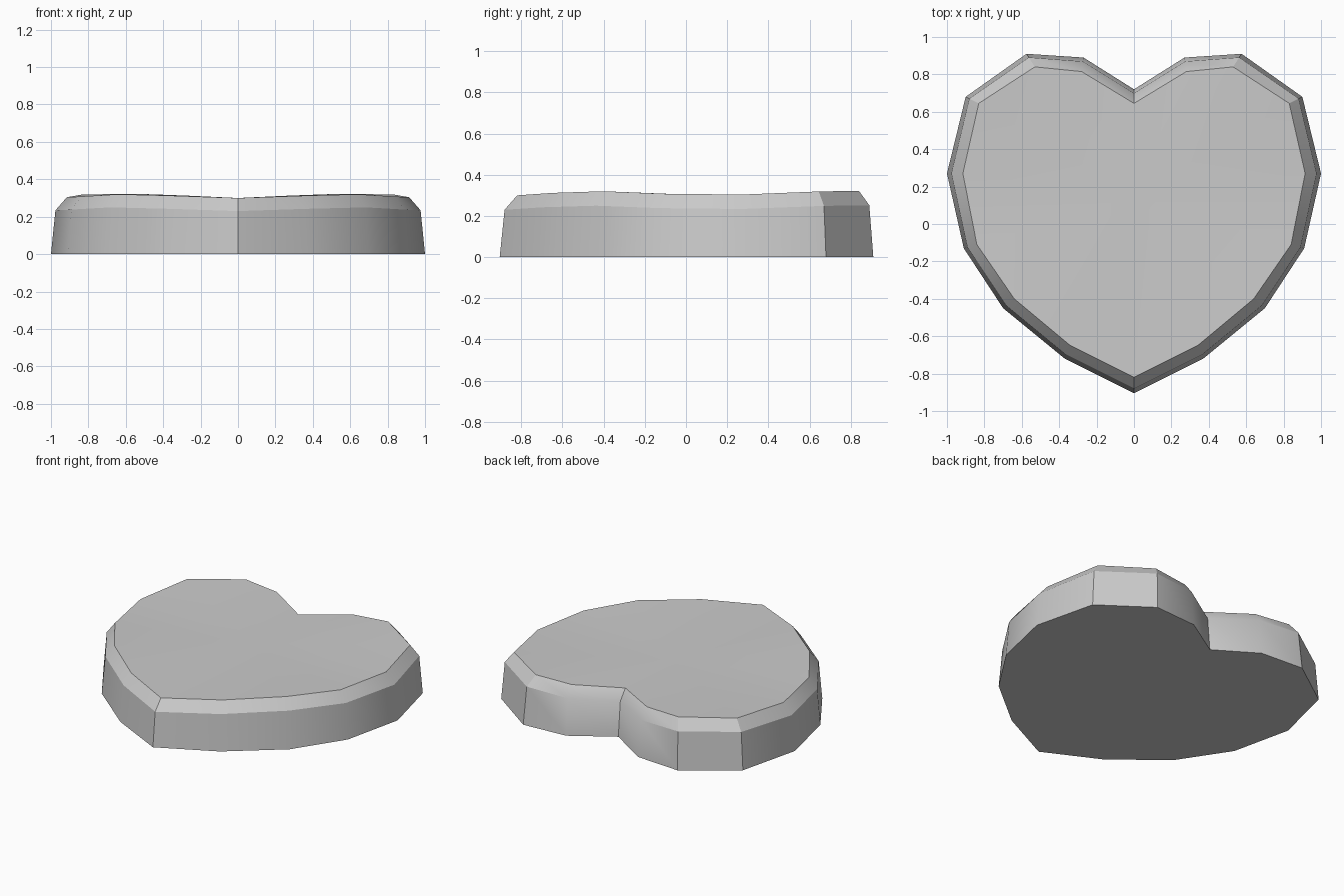
import bpy, bmesh, math

# Remove the default cube only
cube = bpy.data.objects.get("Cube")
if cube:
    bpy.data.objects.remove(cube)

# Stone grey material
grey = bpy.data.materials.new("plain grey")
grey.use_nodes = True
colour = (0.6, 0.6, 0.6, 1)
grey.diffuse_color = colour
grey.node_tree.nodes["Principled BSDF"].inputs["Base Color"].default_value = colour

# Left half of the heart, notch to tip: base x, base y, rim x, rim y, rim height
HALF = [
    (0.00, 0.72, 0.00, 0.645, 0.300),
    (0.27, 0.89, 0.28, 0.815, 0.313),
    (0.575, 0.91, 0.53, 0.84, 0.322),
    (0.90, 0.68, 0.83, 0.645, 0.319),
    (1.00, 0.27, 0.915, 0.27, 0.304),
    (0.91, -0.13, 0.84, -0.11, 0.308),
    (0.70, -0.45, 0.64, -0.40, 0.320),
    (0.37, -0.72, 0.34, -0.65, 0.312),
    (0.00, -0.905, 0.00, -0.82, 0.300),
]
SHOULDER_DROP = 0.07
SHOULDER_INSET = 0.28

# Mirror the half into a closed outline
outline = HALF + [(-bx, by, -rx, ry, z) for bx, by, rx, ry, z in HALF[-2:0:-1]]

bm = bmesh.new()
base, shoulder, rim = [], [], []
for bx, by, rx, ry, z in outline:
    base.append(bm.verts.new((bx, by, 0)))
    sx = bx + (rx - bx) * SHOULDER_INSET
    sy = by + (ry - by) * SHOULDER_INSET
    shoulder.append(bm.verts.new((sx, sy, z - SHOULDER_DROP)))
    rim.append(bm.verts.new((rx, ry, z)))

# Flat underside, drafted walls and chamfer
n = len(outline)
bm.faces.new(base)
for lower, upper in ((base, shoulder), (shoulder, rim)):
    for i in range(n):
        j = (i + 1) % n
        bm.faces.new((lower[i], lower[j], upper[j], upper[i]))

# Gently dished top, fanned from the middle of the crease
middle = bm.verts.new((0, 0.15, 0.298))
for i in range(n):
    bm.faces.new((rim[i], rim[(i + 1) % n], middle))

bmesh.ops.recalc_face_normals(bm, faces=bm.faces)
mesh = bpy.data.meshes.new("heart_slab")
bm.to_mesh(mesh)
bm.free()
mesh.materials.append(grey)

heart = bpy.data.objects.new("heart_slab", mesh)
bpy.context.collection.objects.link(heart)

# Smooth the curved walls, keep the chamfer and corners crisp
bpy.ops.object.select_all(action='DESELECT')
heart.select_set(True)
bpy.context.view_layer.objects.active = heart
bpy.ops.object.shade_smooth_by_angle(angle=math.radians(30))
